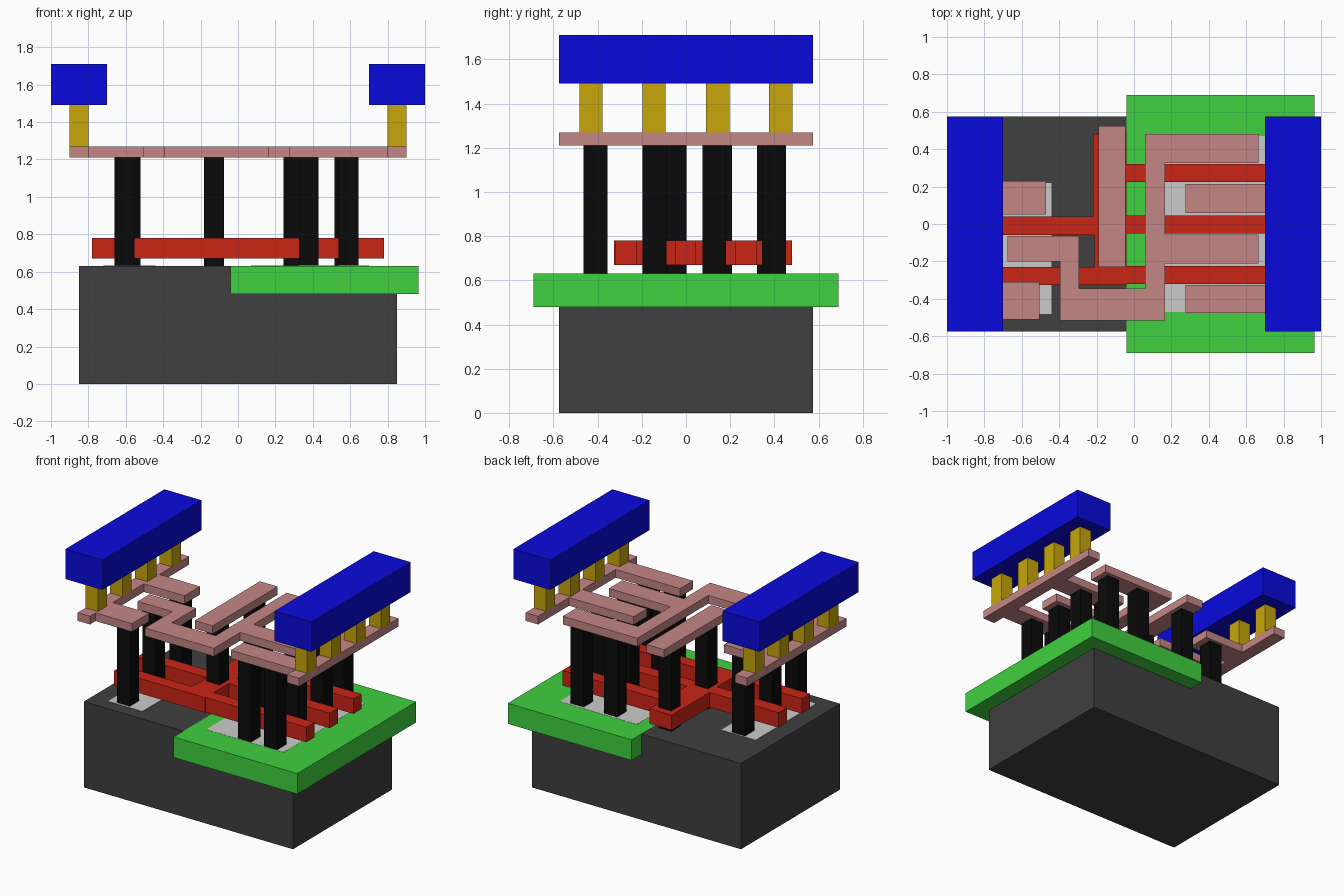
import bpy, bmesh


def material(name, color):
    m = bpy.data.materials.new(name)
    m.diffuse_color = (*color, 1)
    return m


DARK = material("dark_grey", (0.05, 0.05, 0.05))
GREEN = material("green", (0.05, 0.64, 0.05))
RED = material("red", (0.60, 0.018, 0.008))
BLACK = material("black", (0.003, 0.003, 0.003))
PINK = material("pink", (0.56, 0.24, 0.24))
GOLD = material("gold", (0.58, 0.38, 0.003))
BLUE = material("blue", (0.003, 0.003, 0.72))


def prism(name, outline, z0, z1, mat=None):
    """Extrude a flat outline from z0 up to z1."""
    bm = bmesh.new()
    face = bm.faces.new([bm.verts.new((x, y, z0)) for x, y in outline])
    top = bmesh.ops.extrude_face_region(bm, geom=[face])["geom"]
    verts = [v for v in top if isinstance(v, bmesh.types.BMVert)]
    bmesh.ops.translate(bm, verts=verts, vec=(0, 0, z1 - z0))
    bmesh.ops.recalc_face_normals(bm, faces=bm.faces)
    mesh = bpy.data.meshes.new(name)
    bm.to_mesh(mesh)
    bm.free()
    obj = bpy.data.objects.new(name, mesh)
    if mat:
        mesh.materials.append(mat)
    bpy.context.collection.objects.link(obj)
    return obj


def box(name, x0, x1, y0, y1, z0, z1, mat=None):
    return prism(name, [(x0, y0), (x1, y0), (x1, y1), (x0, y1)], z0, z1, mat)


# Substrate, well and the pale diffusion areas set flush into the top
box("substrate", -0.85, 0.85, -0.575, 0.575, 0, 0.63, DARK)
box("well", -0.04, 0.965, -0.69, 0.69, 0.48, 0.631, GREEN)
box("left_diffusion", -0.72, -0.44, -0.48, 0.22, 0.55, 0.632)
box("right_diffusion", 0.07, 0.70, -0.47, 0.47, 0.55, 0.632)

# Gate layer: one spine with two fingers to the left and three to the right
prism("gate", [
    (-0.78, -0.325), (-0.04, -0.325), (-0.04, -0.32), (0.78, -0.32),
    (0.78, -0.225), (-0.04, -0.225), (-0.04, -0.05), (0.78, -0.05),
    (0.78, 0.045), (-0.04, 0.045), (-0.04, 0.225), (0.78, 0.225),
    (0.78, 0.32), (-0.04, 0.32), (-0.04, 0.48), (-0.22, 0.48),
    (-0.22, 0.04), (-0.78, 0.04), (-0.78, -0.06), (-0.21, -0.06),
    (-0.21, -0.23), (-0.78, -0.23)], 0.67, 0.78, RED)

# Contact columns, given by their centres
contacts = [(-0.607, -0.41), (-0.59, -0.137), (-0.573, 0.155),
            (-0.128, -0.052), (-0.128, 0.375)]
contacts += [(x, y) for y in (-0.41, 0.128) for x in (0.378, 0.59)]
contacts += [(x, y) for y in (-0.142, 0.398) for x in (0.295, 0.568)]
for x, y in contacts:
    box("contact_column", x - 0.053, x + 0.053, y - 0.054, y + 0.054, 0.63, 1.21, BLACK)

# Lower metal: two comb-shaped rails, the input bar and the output track
M0, M1 = 1.21, 1.27
prism("left_rail", [
    (-0.9, -0.575), (-0.8, -0.575), (-0.8, -0.51), (-0.505, -0.51),
    (-0.505, -0.31), (-0.8, -0.31), (-0.8, 0.05), (-0.47, 0.05),
    (-0.47, 0.23), (-0.8, 0.23), (-0.8, 0.575), (-0.9, 0.575)], M0, M1, PINK)
prism("right_rail", [
    (0.9, -0.575), (0.9, 0.575), (0.8, 0.575), (0.8, 0.215),
    (0.275, 0.215), (0.275, 0.06), (0.8, 0.06), (0.8, -0.325),
    (0.275, -0.325), (0.275, -0.475), (0.8, -0.475), (0.8, -0.575)], M0, M1, PINK)
box("input_bar", -0.19, -0.045, -0.23, 0.525, M0, M1, PINK)
prism("output_track", [
    (-0.675, -0.2), (-0.395, -0.2), (-0.395, -0.515), (0.165, -0.515),
    (0.165, -0.21), (0.665, -0.21), (0.665, -0.055), (0.165, -0.055),
    (0.165, 0.325), (0.665, 0.325), (0.665, 0.48), (0.06, 0.48),
    (0.06, -0.345), (-0.295, -0.345), (-0.295, -0.065), (-0.675, -0.065)],
    M0, M1, PINK)

# Vias and upper power bars on both sides
for side, s in (("left", -1), ("right", 1)):
    for y in (-0.43, -0.145, 0.143, 0.428):
        box(f"{side}_via", s * 0.85 - 0.05, s * 0.85 + 0.05, y - 0.053, y + 0.053, M1, 1.49, GOLD)
    box(f"{side}_power_bar", s * 0.85 - 0.15, s * 0.85 + 0.15, -0.575, 0.575, 1.49, 1.71, BLUE)
